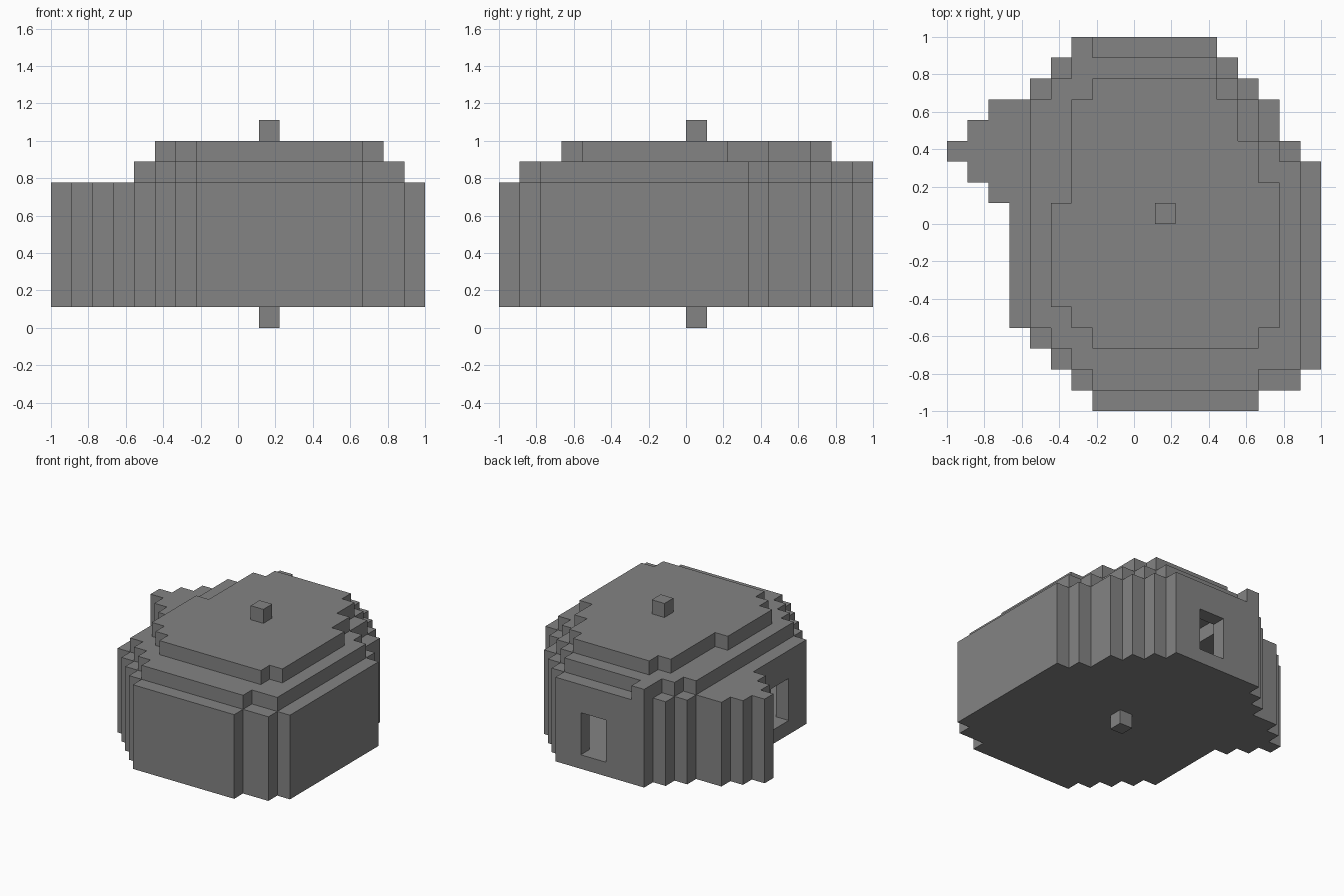
import bpy
import bmesh
from mathutils import Vector

old = bpy.data.objects.get("Cube")
if old:
    bpy.data.objects.remove(old, do_unlink=True)

U = 1 / 9          # block size
HALF = 9           # blocks from centre to edge

stone = bpy.data.materials.new("stone_grey")
stone.use_nodes = True
grey = (0.23, 0.23, 0.23, 1)
stone.diffuse_color = grey
stone.node_tree.nodes["Principled BSDF"].inputs["Base Color"].default_value = grey

STEPS = [Vector(d) for d in
         ((1, 0, 0), (-1, 0, 0), (0, 1, 0), (0, -1, 0), (0, 0, 1), (0, 0, -1))]


def footprint(starts, ends, first_row=0):
    """Set of plan blocks from the start and end of each row, front to back."""
    return {(i, first_row + r) for r, (a, b) in enumerate(zip(starts, ends))
            for i in range(a, b)}


def erode(plan):
    return {(i, j) for i, j in plan
            if {(i + 1, j), (i - 1, j), (i, j + 1), (i, j - 1)} <= plan}


def stack(plan, bottom, top):
    return {(i, j, k) for i, j in plan for k in range(bottom, top)}


def neighbours(cell):
    return [tuple(int(c) for c in Vector(cell) + d) for d in STEPS]


def build(name, cells):
    """Mesh the outer and inner skin of a set of blocks."""
    bm = bmesh.new()
    for cell in sorted(cells):
        mid = Vector(cell) + Vector((0.5, 0.5, 0.5))
        for d, other in zip(STEPS, neighbours(cell)):
            if other in cells:
                continue
            u = Vector((d.y, d.z, d.x))
            v = d.cross(u)
            corners = [mid + (d + u * a + v * b) / 2
                       for a, b in ((-1, -1), (1, -1), (1, 1), (-1, 1))]
            bm.faces.new([bm.verts.new(((c.x - HALF) * U, (c.y - HALF) * U, c.z * U))
                          for c in corners])
    bmesh.ops.remove_doubles(bm, verts=bm.verts[:], dist=0.001)
    bmesh.ops.dissolve_limit(bm, angle_limit=0.01, verts=bm.verts[:], edges=bm.edges[:])
    mesh = bpy.data.meshes.new(name)
    bm.to_mesh(mesh)
    bm.free()
    mesh.materials.append(stone)
    obj = bpy.data.objects.new(name, mesh)
    bpy.context.collection.objects.link(obj)
    return obj


# Plans of the walls and the two roof tiers
walls = footprint([7, 6, 5, 4] + [3] * 6 + [2, 1, 0, 1, 2, 4, 5, 6],
                  [15, 17] + [18] * 10 + [17, 16, 16, 15, 14, 13])
lower_roof = {(i, j) for i, j in erode(walls) if i >= 4}
upper_roof = footprint([7, 6] + [5] * 5 + [6] * 5 + [7],
                       [15] + [16] * 7 + [15, 15, 14, 14, 13], 3)

# Solid building with one raised block on the rear corner
solid = stack(walls, 1, 7) | stack(lower_roof, 7, 8) | stack(upper_roof, 8, 9)
solid.add((6, 17, 7))

# Hollow room, one block thick all round
room = {c for c in solid if all(n in solid for n in neighbours(c))}

# Rear window and right-hand window
windows = stack({(9, 17), (10, 17), (3, 6), (3, 7)}, 2, 5)

build("hollow_building", solid - room - windows)
build("roof_knob", {(10, 9, 9)})
build("base_peg", {(10, 9, 0)})
